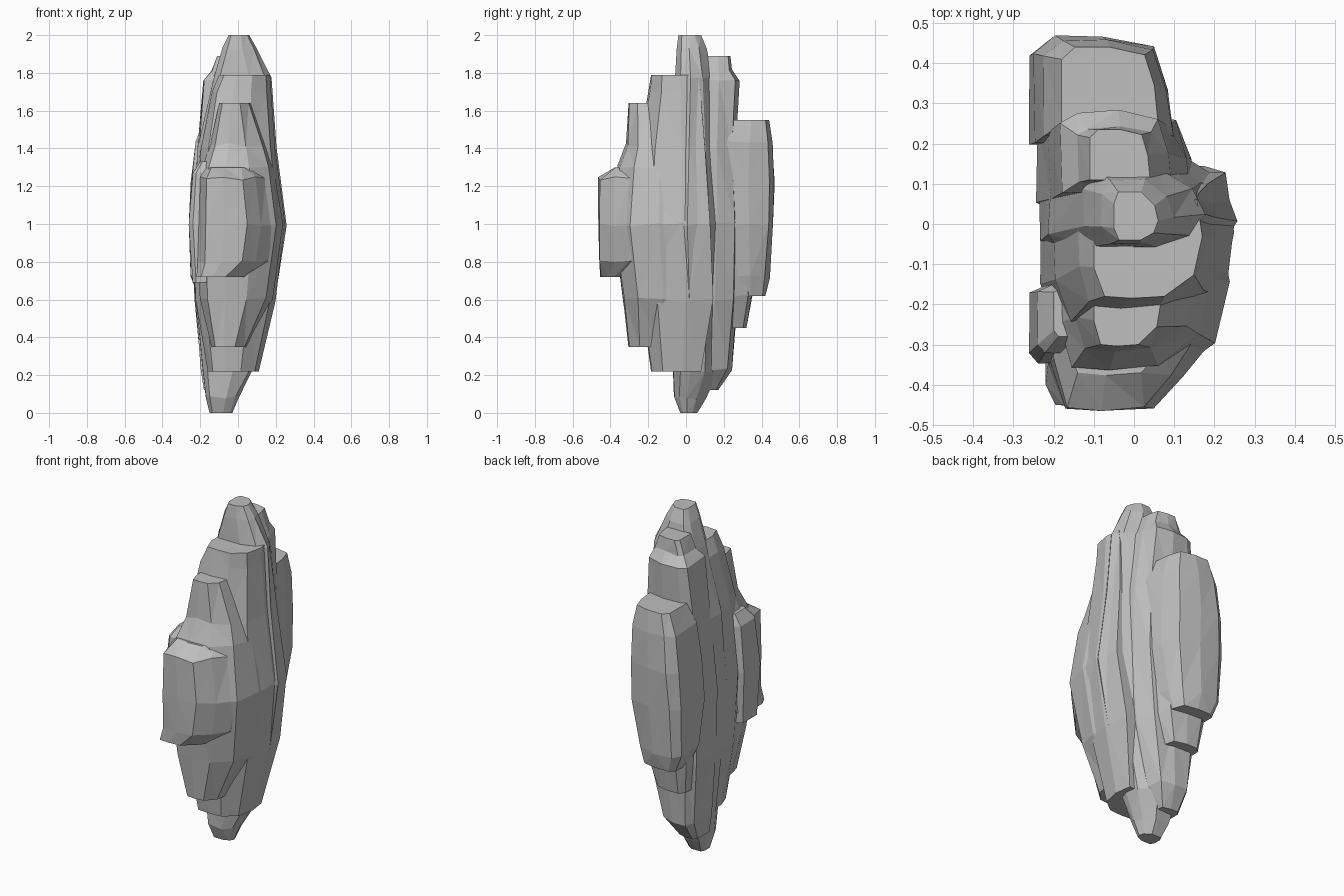
import bpy
import bmesh
import random

random.seed(4)
default_cube = bpy.data.objects.get("Cube")
if default_cube:
    bpy.data.objects.remove(default_cube, do_unlink=True)

# One plain stone colour
stone = bpy.data.materials.new("stone_grey")
stone.use_nodes = True
stone_colour = (.52, .52, .52, 1)
stone.diffuse_color = stone_colour
shader = next(n for n in stone.node_tree.nodes if n.type == "BSDF_PRINCIPLED")
shader.inputs["Base Color"].default_value = stone_colour
shader.inputs["Roughness"].default_value = .9

# Cross-sections in unit space: u runs along x, v runs along y
CORE = [(0, .25), (.12, 0), (.6, 0), (.9, .15), (1, .4),
        (.92, .72), (.62, 1), (.1, 1), (0, .75)]
FRONT = [(0, .3), (.1, 0), (.35, -.02), (.65, 0), (.92, .22),
         (1, .62), (.95, 1), (0, 1)]
HULL = [(0, .25), (.09, 0), (.3, -.02), (.57, 0), (.72, .17),
        (.88, .36), (.96, .6), (1, 1), (0, 1)]
BACK = [(0, 0), (.5, 0), (1, 0), (.96, .5), (.86, .9),
        (.5, 1), (.14, 1), (0, .84)]
SLAB = [(0, .12), (.15, 0), (1, 0), (1, 1), (.5, 1), (0, .85)]


def column(name, section, rings, wobble=.005):
    """Loft a faceted column; each ring is z, x range, y range."""
    bm = bmesh.new()
    loops = []
    last = len(rings) - 1
    for i, (z, x0, x1, y0, y1) in enumerate(rings):
        loop = []
        for u, v in section:
            # Roughen the middle rings only, so the ends stay level
            shake = wobble if 0 < i < last else 0
            dx, dy, dz = (random.uniform(-shake, shake) for _ in range(3))
            loop.append(bm.verts.new((x0 + u * (x1 - x0) + dx,
                                      y0 + v * (y1 - y0) + dy,
                                      z + dz * 2)))
        loops.append(loop)
    count = len(section)
    for low, high in zip(loops, loops[1:]):
        for j in range(count):
            k = (j + 1) % count
            bm.faces.new((low[j], low[k], high[k], high[j]))
    bm.faces.new(loops[0][::-1])
    bm.faces.new(loops[-1])
    bmesh.ops.triangulate(bm, faces=bm.faces[:])
    bmesh.ops.recalc_face_normals(bm, faces=bm.faces[:])
    mesh = bpy.data.meshes.new(name)
    bm.to_mesh(mesh)
    bm.free()
    mesh.materials.append(stone)
    rock = bpy.data.objects.new(name, mesh)
    bpy.context.collection.objects.link(rock)
    return rock


# Tall central spire
spire = column("standing_rock", CORE, [
    (0, -.15, -.03, -.03, .06),
    (.08, -.17, 0, -.06, .1),
    (.22, -.19, .08, -.07, .17),
    (.6, -.22, .19, -.1, .2),
    (1, -.235, .26, -.12, .2),
    (1.4, -.21, .2, -.1, .18),
    (1.78, -.13, .175, -.06, .14),
    (1.93, -.08, .1, -.05, .11),
    (2, -.05, .06, -.04, .08)])

# Front steps, each shorter and further forward
parts = [column("upper_front_step", FRONT, [
    (.22, -.16, .11, -.18, .08),
    (.6, -.22, .2, -.23, .14),
    (1, -.23, .25, -.27, .13),
    (1.4, -.2, .2, -.24, .1),
    (1.7, -.14, .18, -.19, .08),
    (1.79, -.1, .17, -.18, .06)])]
parts.append(column("middle_front_step", FRONT, [
    (.35, -.14, .05, -.3, -.05),
    (.6, -.2, .18, -.33, 0),
    (1, -.22, .235, -.38, 0),
    (1.3, -.19, .19, -.355, 0),
    (1.42, -.15, .15, -.31, -.04),
    (1.64, -.1, .07, -.3, -.1)]))
parts.append(column("lower_front_step", HULL, [
    (.72, -.22, .05, -.45, -.25),
    (.8, -.215, .21, -.455, -.02),
    (1, -.21, .25, -.46, 0),
    (1.24, -.2, .2, -.455, 0),
    (1.3, -.17, .16, -.37, -.04)]))

# Flat plate on the side
parts.append(column("side_plate", SLAB, [
    (.69, -.24, -.12, -.34, -.16),
    (1, -.26, -.12, -.345, -.14),
    (1.27, -.24, -.12, -.32, -.14),
    (1.33, -.2, -.12, -.28, -.15)], wobble=.003))

# Back steps
parts.append(column("upper_back_step", BACK, [
    (.12, -.18, -.05, .04, .17),
    (.23, -.2, .03, .04, .24),
    (.6, -.23, .12, .04, .27),
    (1, -.24, .16, .05, .28),
    (1.4, -.21, .14, .06, .26),
    (1.76, -.18, .1, .08, .28),
    (1.81, -.14, .07, .1, .24),
    (1.89, -.11, .04, .11, .235)]))
parts.append(column("low_back_step", BACK, [
    (.45, -.2, 0, .14, .32),
    (.62, -.22, .06, .14, .35),
    (1, -.23, .1, .14, .36),
    (1.3, -.2, .08, .14, .34)]))
parts.append(column("rear_block", BACK, [
    (.62, -.21, .02, .27, .42),
    (.72, -.25, .05, .23, .44),
    (1, -.26, .1, .2, .46),
    (1.22, -.25, .1, .2, .465),
    (1.43, -.225, .095, .22, .46),
    (1.55, -.18, .06, .25, .44)]))

# Fuse the columns into one solid rock without buried faces
for part in parts:
    fuse = spire.modifiers.new(part.name, "BOOLEAN")
    fuse.operation = "UNION"
    fuse.solver = "EXACT"
    fuse.object = part
solid = spire.evaluated_get(bpy.context.evaluated_depsgraph_get())
spire.data = bpy.data.meshes.new_from_object(solid)
spire.modifiers.clear()
for part in parts:
    bpy.data.objects.remove(part, do_unlink=True)
